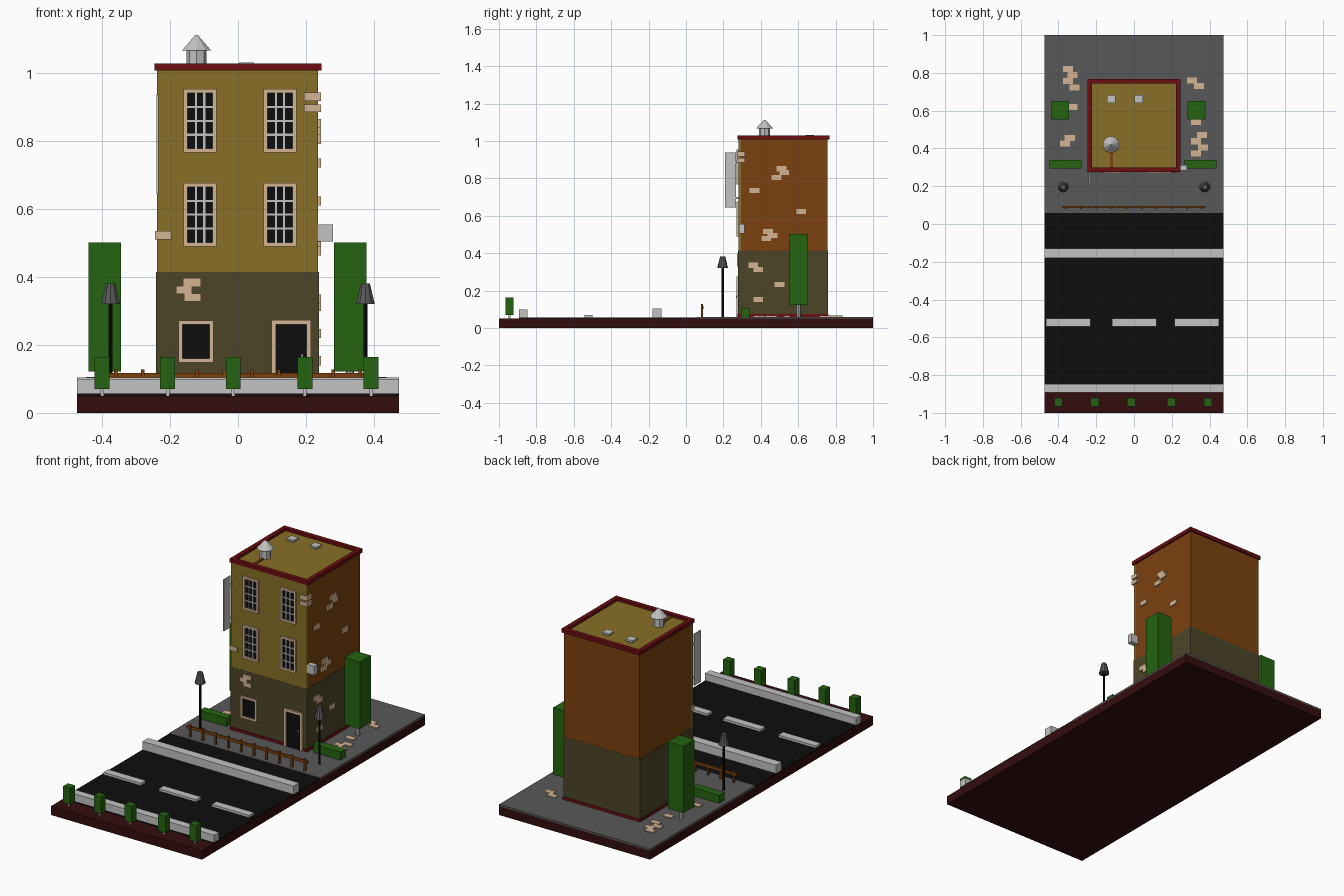
import bpy, bmesh, math
from mathutils import Matrix, Vector


def material(name, r, g, b):
    def lin(c):
        c /= 255
        return c / 12.92 if c <= 0.04045 else ((c + 0.055) / 1.055) ** 2.4
    m = bpy.data.materials.new(name)
    m.diffuse_color = (lin(r), lin(g), lin(b), 1)
    return m


SOIL = material("dark maroon", 52, 13, 15)
RED = material("trim red", 108, 14, 17)
BLACK = material("black", 13, 13, 13)
PAVE = material("pavement grey", 88, 88, 88)
LIGHT = material("light grey", 194, 194, 194)
YELLOW = material("ochre yellow", 136, 112, 38)
BROWN = material("rust brown", 124, 66, 16)
OLIVE = material("dark olive", 77, 69, 39)
TAN = material("tan stone", 212, 181, 147)
GREEN = material("leaf green", 37, 100, 16)


def finish(bm, name, mat):
    me = bpy.data.meshes.new(name)
    bm.to_mesh(me)
    bm.free()
    me.materials.append(mat)
    ob = bpy.data.objects.new(name, me)
    bpy.context.collection.objects.link(ob)
    return ob


def boxes(name, mat, *bounds):
    """One object made of boxes given as (x0, x1, y0, y1, z0, z1)."""
    bm = bmesh.new()
    for x0, x1, y0, y1, z0, z1 in bounds:
        mid = Vector((x0 + x1, y0 + y1, z0 + z1)) / 2
        bmesh.ops.create_cube(bm, size=1, matrix=Matrix.Translation(mid)
                              @ Matrix.Diagonal((x1 - x0, y1 - y0, z1 - z0, 1)))
    return finish(bm, name, mat)


def cone(name, mat, x, y, z0, z1, r0, r1, sides):
    bm = bmesh.new()
    bmesh.ops.create_cone(bm, cap_ends=True, segments=sides, radius1=r0, radius2=r1,
                          depth=z1 - z0, matrix=Matrix.Translation((x, y, (z0 + z1) / 2)))
    return finish(bm, name, mat)


def ring_xz(x0, x1, z0, z1, w, y0, y1, bottom=True):
    """Bounds of a frame standing in the front wall."""
    zb = z0 + w if bottom else z0
    parts = [(x0, x1, y0, y1, z1 - w, z1), (x0, x0 + w, y0, y1, zb, z1 - w),
             (x1 - w, x1, y0, y1, zb, z1 - w)]
    if bottom:
        parts.append((x0, x1, y0, y1, z0, zb))
    return parts


# Ground: base, road, pavement, kerbs, lane dashes
W = 0.474
boxes("base", SOIL, (-W, W, -1, 1, 0, 0.05))
boxes("road", BLACK, (-W, W, -0.893, 0.058, 0.05, 0.057))
boxes("pavement", PAVE, (-W, W, 0.058, 1, 0.05, 0.06))
boxes("kerbs", LIGHT, (-W, W, -0.893, -0.848, 0.057, 0.098),
      (-W, W, -0.18, -0.13, 0.057, 0.104))
boxes("lane_dashes", LIGHT, *[(x, x + 0.235, -0.543, -0.499, 0.057, 0.07)
                              for x in (-0.465, -0.117, 0.215)])

# Building shell
boxes("plinth", RED, (-0.244, 0.241, 0.276, 0.761, 0.06, 0.075))
boxes("ground_storey", OLIVE, (-0.241, 0.238, 0.279, 0.758, 0.06, 0.415))
boxes("upper_walls", BROWN, (-0.239, 0.236, 0.295, 0.757, 0.415, 1.01))
boxes("front_facade", YELLOW, (-0.239, 0.236, 0.28, 0.295, 0.415, 1.01))
boxes("roof_deck", YELLOW, (-0.225, 0.225, 0.295, 0.75, 1.0, 1.014))
boxes("roof_trim", RED, (-0.246, 0.246, 0.275, 0.299, 1.008, 1.029),
      (-0.246, 0.246, 0.743, 0.767, 1.008, 1.029),
      (-0.246, -0.222, 0.299, 0.743, 1.008, 1.029),
      (0.222, 0.246, 0.299, 0.743, 1.008, 1.029))

# Windows and door
glass, frames, bars = [], [], []
for x0 in (-0.16, 0.075):
    for z0 in (0.49, 0.766):
        x1, z1 = x0 + 0.097, z0 + 0.187
        frames += ring_xz(x0, x1, z0, z1, 0.012, 0.269, 0.283)
        glass.append((x0 + 0.01, x1 - 0.01, 0.277, 0.283, z0 + 0.01, z1 - 0.01))
        for i in (1, 2):
            cx = x0 + 0.012 + 0.073 * i / 3
            bars.append((cx - 0.003, cx + 0.003, 0.273, 0.278, z0 + 0.012, z1 - 0.012))
        for i in (1, 2, 3):
            cz = z0 + 0.012 + 0.163 * i / 4
            bars.append((x0 + 0.012, x1 - 0.012, 0.273, 0.278, cz - 0.003, cz + 0.003))
frames += ring_xz(-0.175, -0.072, 0.148, 0.272, 0.012, 0.269, 0.283)
glass.append((-0.164, -0.083, 0.276, 0.283, 0.158, 0.262))
frames += ring_xz(0.098, 0.215, 0.06, 0.274, 0.014, 0.269, 0.283, bottom=False)
boxes("window_glass", BLACK, *glass)
boxes("window_and_door_frames", TAN, *frames)
boxes("window_bars", LIGHT, *bars)
boxes("door", BLACK, (0.111, 0.202, 0.274, 0.283, 0.06, 0.261))
boxes("door_handle", LIGHT, (0.185, 0.191, 0.268, 0.275, 0.16, 0.173))

# Exposed stones: front wall, corners, right wall
boxes("front_stones", TAN, (-0.162, -0.109, 0.273, 0.285, 0.371, 0.397),
      (-0.183, -0.135, 0.273, 0.285, 0.35, 0.373),
      (-0.159, -0.109, 0.273, 0.285, 0.328, 0.352))
boxes("corner_stones", TAN, (0.195, 0.245, 0.273, 0.315, 0.918, 0.943),
      (0.195, 0.245, 0.273, 0.315, 0.885, 0.908),
      (-0.245, -0.196, 0.273, 0.3, 0.511, 0.536))
side = [(0.34, 0.722), (0.485, 0.838), (0.5, 0.817), (0.458, 0.792), (0.59, 0.61),
        (0.413, 0.503), (0.436, 0.482), (0.403, 0.464), (0.334, 0.322), (0.361, 0.3),
        (0.474, 0.22), (0.361, 0.14)]
boxes("side_stones", TAN, *[(0.23, 0.244, y, y + 0.052, z, z + 0.027) for y, z in side])

# Wall fittings
boxes("blade_sign", LIGHT, (-0.24, -0.234, 0.208, 0.268, 0.645, 0.937),
      (-0.24, -0.234, 0.265, 0.282, 0.69, 0.7), (-0.24, -0.234, 0.265, 0.282, 0.88, 0.89))
boxes("wall_unit", LIGHT, (0.236, 0.28, 0.283, 0.313, 0.504, 0.555))

# Roof turret and vents
cone("turret_body", LIGHT, -0.122, 0.42, 1.012, 1.07, 0.03, 0.03, 8)
cone("turret_cap", LIGHT, -0.122, 0.42, 1.067, 1.112, 0.045, 0.004, 10)
boxes("turret_pipe", BROWN, (-0.126, -0.112, 0.3, 0.392, 1.012, 1.02))
for i, x in enumerate((-0.121, 0.025)):
    boxes(f"roof_vent_{i}", LIGHT, (x - 0.014, x + 0.014, 0.648, 0.676, 1.012, 1.023),
          (x - 0.022, x + 0.022, 0.64, 0.684, 1.022, 1.032))

# Loose paving stones
paving = [(-0.35, 0.82), (-0.325, 0.79), (-0.35, 0.757), (-0.315, 0.722), (-0.325, 0.62),
          (-0.34, 0.455), (-0.365, 0.427), (0.307, 0.76), (0.344, 0.73), (0.328, 0.54),
          (0.36, 0.47), (0.328, 0.438), (0.365, 0.405), (0.328, 0.373)]
boxes("paving_stones", TAN, *[(x - 0.027, x + 0.027, y - 0.016, y + 0.016, 0.058, 0.066)
                              for x, y in paving])

# Street lamps, tall trees and hedges on both sides
for s, side_name in ((-1, "left"), (1, "right")):
    x = s * 0.375
    cone(f"lamp_pole_{side_name}", BLACK, x, 0.196, 0.06, 0.325, 0.006, 0.006, 8)
    cone(f"lamp_head_{side_name}", PAVE, x, 0.196, 0.32, 0.381, 0.029, 0.014, 10)
    t = -0.392 if s < 0 else 0.33
    boxes(f"tree_{side_name}", GREEN, (t - 0.048, t + 0.048, 0.553, 0.652, 0.122, 0.502))
    cone(f"tree_trunk_{side_name}", LIGHT, t, 0.602, 0.06, 0.125, 0.012, 0.012, 8)
    h = -0.362 if s < 0 else 0.352
    boxes(f"hedge_{side_name}", GREEN, (h - 0.085, h + 0.085, 0.294, 0.34, 0.06, 0.106))

# Low wooden fence
posts = [(-0.36 + 0.08 * i, 0.088) for i in range(10)]
boxes("fence", BROWN, (-0.382, 0.378, 0.085, 0.094, 0.102, 0.118),
      *[(x - 0.005, x + 0.005, y - 0.008, y + 0.004, 0.06, 0.128) for x, y in posts])

# Shrubs along the front edge
shrubs = (-0.4, -0.207, -0.014, 0.197, 0.392)
boxes("shrubs", GREEN, *[(x - 0.022, x + 0.022, -0.965, -0.922, 0.07, 0.164) for x in shrubs])
boxes("shrub_trunks", LIGHT, *[(x - 0.005, x + 0.005, -0.949, -0.939, 0.05, 0.072)
                               for x in shrubs])
